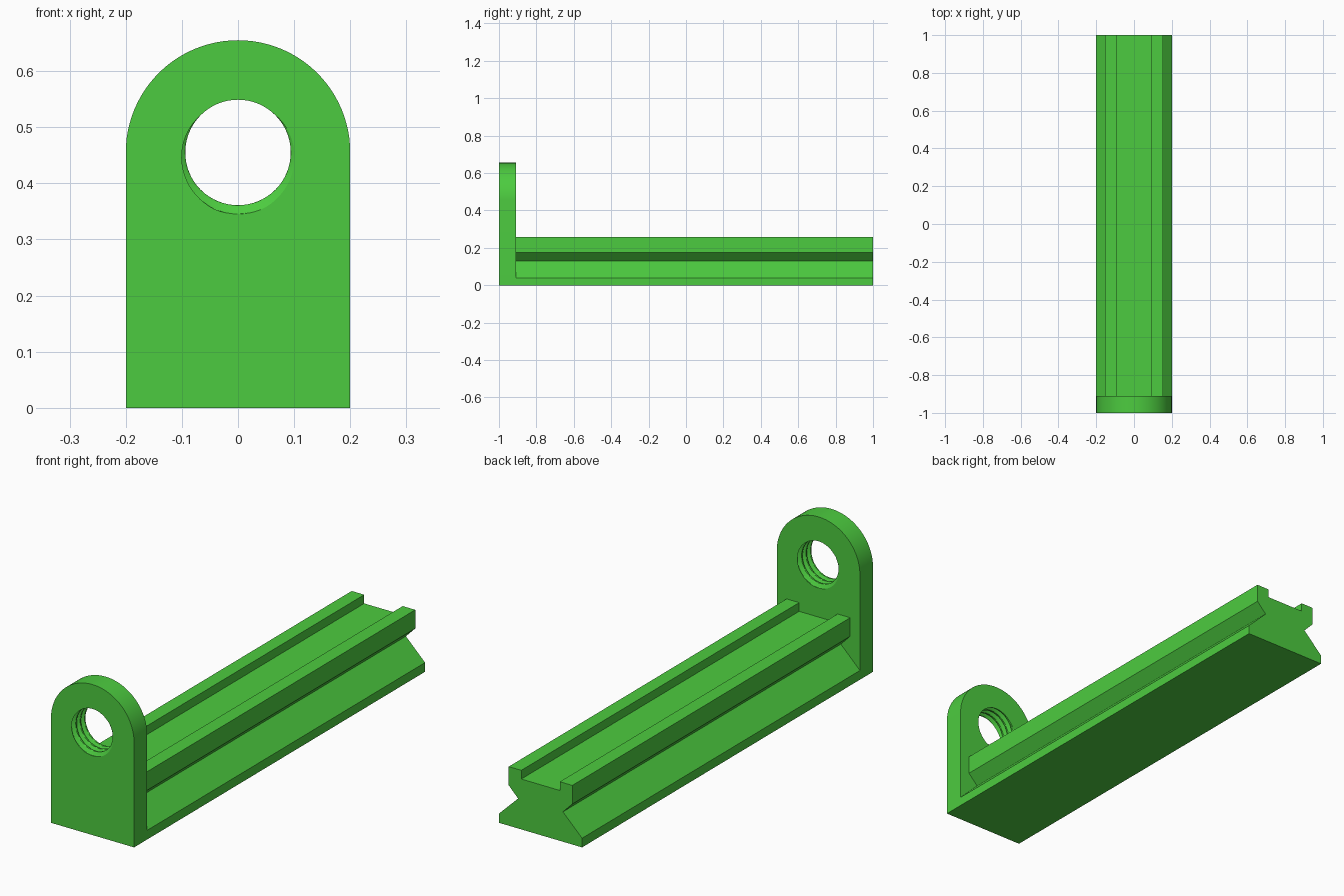
import bpy, bmesh, math

if "Cube" in bpy.data.objects:
    bpy.data.objects.remove(bpy.data.objects["Cube"])

green = bpy.data.materials.new("bright green")
green.diffuse_color = (0.073, 0.60, 0.05, 1)
green.use_nodes = True
green.node_tree.nodes["Principled BSDF"].inputs["Base Color"].default_value = green.diffuse_color

PLATE_BACK = -0.91
HALF_W = 0.2
HOLE_Z = 0.455


def make_object(name, bm):
    bmesh.ops.recalc_face_normals(bm, faces=bm.faces)
    mesh = bpy.data.meshes.new(name)
    bm.to_mesh(mesh)
    bm.free()
    mesh.materials.append(green)
    obj = bpy.data.objects.new(name, mesh)
    bpy.context.collection.objects.link(obj)
    return obj


def bridge(bm, a, b):
    """Quads between two closed rings of equal length."""
    n = len(a)
    for i in range(n):
        j = (i + 1) % n
        bm.faces.new((a[i], a[j], b[j], b[i]))


def ring(bm, points, y):
    return [bm.verts.new((x, y, z)) for x, z in points]


# Rail: mirrored profile with V grooves at the sides and a channel on top
half = [(0.2, 0), (0.2, 0.04), (0.108, 0.13), (0.153, 0.176),
        (0.153, 0.257), (0.0926, 0.257), (0.0926, 0.219)]
profile = half + [(-x, z) for x, z in reversed(half)]
bm = bmesh.new()
near = ring(bm, profile, PLATE_BACK)
far = ring(bm, profile, 1.0)
bridge(bm, near, far)
bm.faces.new(far)
make_object("rail", bm)


# Threaded hole: radius follows a helical trapezoid profile
MINOR, MAJOR, PITCH = 0.094, 0.1097, 0.03
SEG, ROWS = 64, 48


def thread_radius(angle, depth):
    phase = angle - math.radians(272) + math.tau * depth / PITCH
    off = abs((math.degrees(phase) + 180) % 360 - 180)
    ramp = min(1, max(0, (135 - off) / 112.5))
    return MINOR + (MAJOR - MINOR) * ramp


# End plate: rounded top, threaded hole through it
bm = bmesh.new()
arch = [(HALF_W * math.cos(math.pi * i / 48), HOLE_Z + HALF_W * math.sin(math.pi * i / 48))
        for i in range(49)]
outline = [(HALF_W, 0)] + arch + [(-HALF_W, 0)]
front, back = ring(bm, outline, -1.0), ring(bm, outline, PLATE_BACK)
bridge(bm, front, back)

thread = []
for row in range(ROWS + 1):
    depth = (PLATE_BACK + 1.0) * row / ROWS
    pts = []
    for i in range(SEG):
        a = math.tau * i / SEG
        r = thread_radius(a, depth)
        pts.append((r * math.cos(a), HOLE_Z + r * math.sin(a)))
    thread.append(ring(bm, pts, -1.0 + depth))
for a, b in zip(thread, thread[1:]):
    bridge(bm, a, b)

# Front and back faces of the plate, filled around the hole
for outer, inner in ((front, thread[0]), (back, thread[-1])):
    edges = [bm.edges.get((loop[i - 1], loop[i]))
             for loop in (outer, inner) for i in range(len(loop))]
    bmesh.ops.triangle_fill(bm, edges=edges, use_beauty=True, use_dissolve=False)
plate = make_object("end_plate", bm)

bpy.context.view_layer.objects.active = plate
plate.select_set(True)
bpy.ops.object.shade_smooth_by_angle(angle=math.radians(25))
